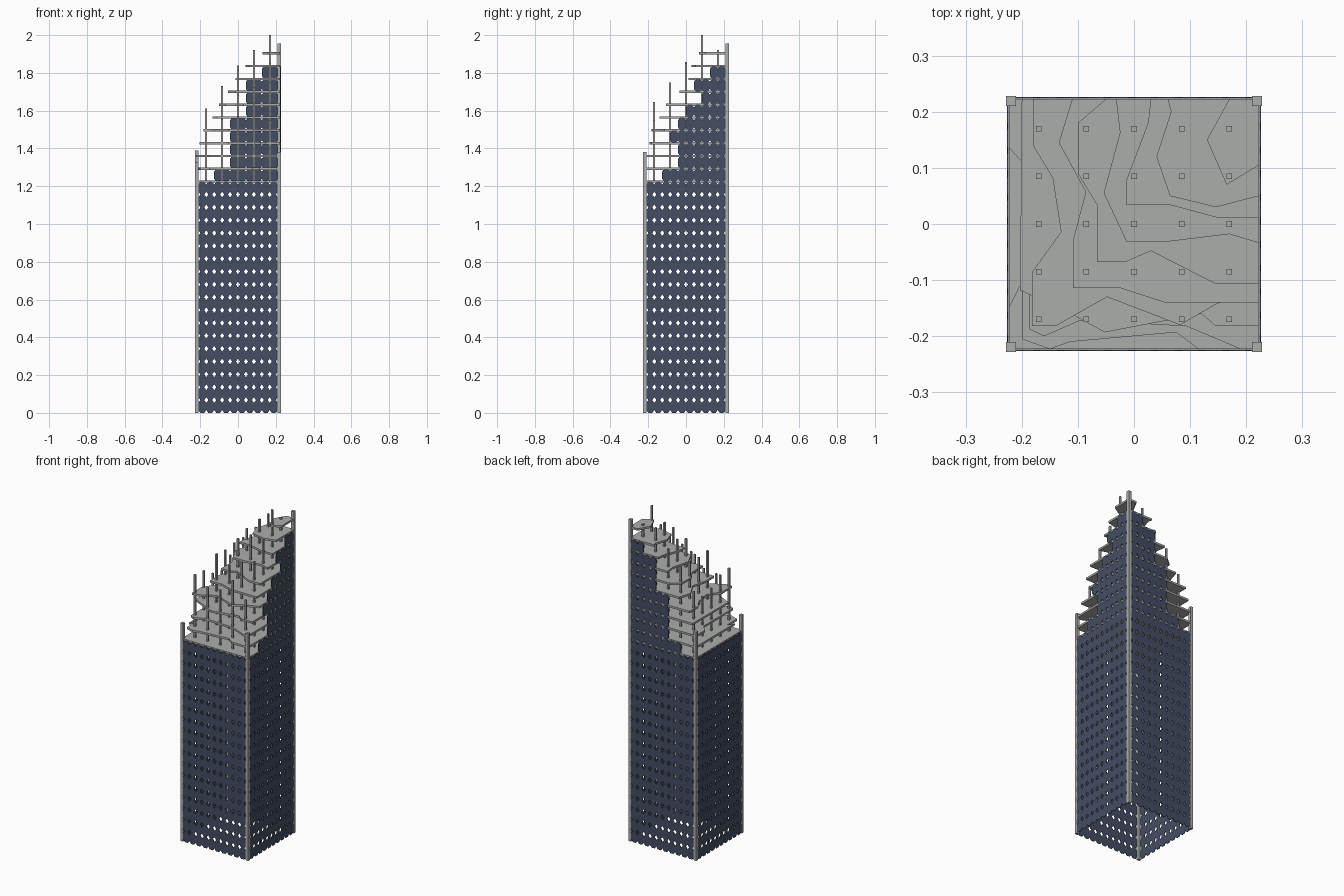
import bpy, bmesh, math, random

if "Cube" in bpy.data.objects:
    bpy.data.objects.remove(bpy.data.objects["Cube"])

random.seed(4)
H = 0.068      # storey height
P = 0.042      # facade panel width
W = 0.228      # half width of the tower
E = 0.223      # half width of the floor slabs
BASE = 18      # storeys below the broken crown


def material(name, rgb):
    m = bpy.data.materials.new(name)
    m.diffuse_color = (*rgb, 1)
    m.use_nodes = True
    m.node_tree.nodes["Principled BSDF"].inputs["Base Color"].default_value = m.diffuse_color
    return m


BLUE = material("dark blue cladding", (0.058, 0.074, 0.122))
GREY = material("concrete grey", (0.41, 0.42, 0.41))


def add_object(name, bm, mat):
    bmesh.ops.recalc_face_normals(bm, faces=bm.faces)
    me = bpy.data.meshes.new(name)
    bm.to_mesh(me)
    bm.free()
    me.materials.append(mat)
    ob = bpy.data.objects.new(name, me)
    bpy.context.collection.objects.link(ob)
    return ob


def prism(name, pts, z0, z1, mat):
    bm = bmesh.new()
    f = bm.faces.new([bm.verts.new((x, y, z0)) for x, y in pts])
    ext = bmesh.ops.extrude_face_region(bm, geom=[f])
    vs = [g for g in ext["geom"] if isinstance(g, bmesh.types.BMVert)]
    bmesh.ops.translate(bm, verts=vs, vec=(0, 0, z1 - z0))
    return add_object(name, bm, mat)


def post(name, x, y, r, z0, z1):
    prism(name, [(x - r, y - r), (x + r, y - r), (x + r, y + r), (x - r, y + r)], z0, z1, GREY)


# facade sheets: panels with clipped corners leave small diamond openings
def wall(name, place, crown=()):
    bm = bmesh.new()
    cu, cz = 0.011, 0.015
    for k in range(BASE + len(crown)):
        first = 0 if k < BASE else crown[k - BASE]
        for i in range(first, 10):
            u0, u1 = -5 * P + i * P, -4 * P + i * P
            z0, z1 = k * H, (k + 1) * H
            loop = [(u0 + cu, z0), (u1 - cu, z0), (u1, z0 + cz), (u1, z1 - cz),
                    (u1 - cu, z1), (u0 + cu, z1), (u0, z1 - cz), (u0, z0 + cz)]
            bm.faces.new([bm.verts.new(place(u, z)) for u, z in loop])
    bmesh.ops.remove_doubles(bm, verts=bm.verts, dist=0.0005)
    ob = add_object(name, bm, BLUE)
    s = ob.modifiers.new("thickness", "SOLIDIFY")
    s.thickness, s.offset = 0.003, 0


D = 0.225
wall("front_wall", lambda u, z: (u, -D, z))
wall("left_wall", lambda u, z: (-D, u, z))
wall("back_wall", lambda u, z: (u, D, z), (2, 4, 4, 4, 4, 6, 6, 6, 8))
wall("right_wall", lambda u, z: (D, u, z), (2, 4, 4, 3, 4, 5, 7, 6, 8))

# corner posts
for sx, sy, top in ((-1, -1, 1.325), (1, -1, 1.38), (-1, 1, 1.39), (1, 1, 1.955)):
    post("corner_post", sx * (W - 0.009), sy * (W - 0.009), 0.009, 0, top)

# broken edge of each crown slab, from back or left side round to right or front side
EDGES = {
    19: [(-E, -.15), (-.2, -.104), (-.2, -.205), (-.15, -E), (-.114, -.21), (.075, -.193), (.115, -E)],
    20: [(-E, .136), (-.186, .096), (-.186, -.188), (-.16, -.2), (-.096, -.172), (.093, -.182), (.19, -E)],
    21: [(-.2, E), (-.203, -.118), (-.107, -.163), (-.052, -.193), (.12, -.16), (.146, -.182), (E, -.182)],
    22: [(-.18, E), (-.18, .14), (-.145, .082), (-.13, -.014), (-.182, -.086), (-.182, -.182),
         (-.14, -.182), (-.048, -.13), (.082, -.18), (.146, -.143), (E, -.114)],
    23: [(-.11, E), (-.134, .145), (-.086, .057), (-.109, -.03), (-.109, -.114), (-.025, -.114),
         (.055, -.14), (E, -.14)],
    24: [(-.05, E), (-.1, .18), (-.1, .09), (-.066, .034), (-.066, -.068), (-.016, -.068),
         (.03, -.048), (.146, -.107), (E, -.107)],
    25: [(-.032, E), (-.025, .163), (-.054, .055), (-.013, -.032), (.055, -.032), (.17, -.018), (E, -.034)],
    26: [(.03, E), (.025, .18), (-.013, .08), (-.013, .034), (.064, .034), (.146, .012), (E, .012)],
    27: [(.06, E), (.066, .2), (.04, .12), (.064, .05), (.146, .03), (E, .05)],
    28: [(.17, E), (.13, .15), (.165, .07), (E, .105)],
}

slabs = {BASE: [(-E, -E), (E, -E), (E, E), (-E, E)]}
for k, edge in EDGES.items():
    pts = list(edge)
    if edge[-1][1] == -E:
        pts.append((E, -E))
    pts.append((E, E))
    if edge[0][0] == -E:
        pts.append((-E, E))
    slabs[k] = pts
for k, pts in slabs.items():
    prism("floor_slab", pts, k * H - 0.006, k * H + 0.006, GREY)


def inside(x, y, pts):
    hit = False
    for (x0, y0), (x1, y1) in zip(pts, pts[1:] + pts[:1]):
        if (y0 > y) != (y1 > y) and x < (x1 - x0) * (y - y0) / (y1 - y0) + x0:
            hit = not hit
    return hit


# inner columns, each breaking off a little above its highest slab
GRID = [-0.17, -0.085, 0, 0.085, 0.17]
X_TOP = [1.64, 1.73, 1.84, 1.92, 2.0]
Y_TOP = [1.645, 1.75, 1.88, 2.0, 1.92]
for x, xt in zip(GRID, X_TOP):
    for y, yt in zip(GRID, Y_TOP):
        k = max(k for k, pts in slabs.items() if inside(x, y, pts))
        post("inner_column", x, y, 0.005, BASE * H,
             min(k * H + random.uniform(0.1, 0.17), xt, yt))
